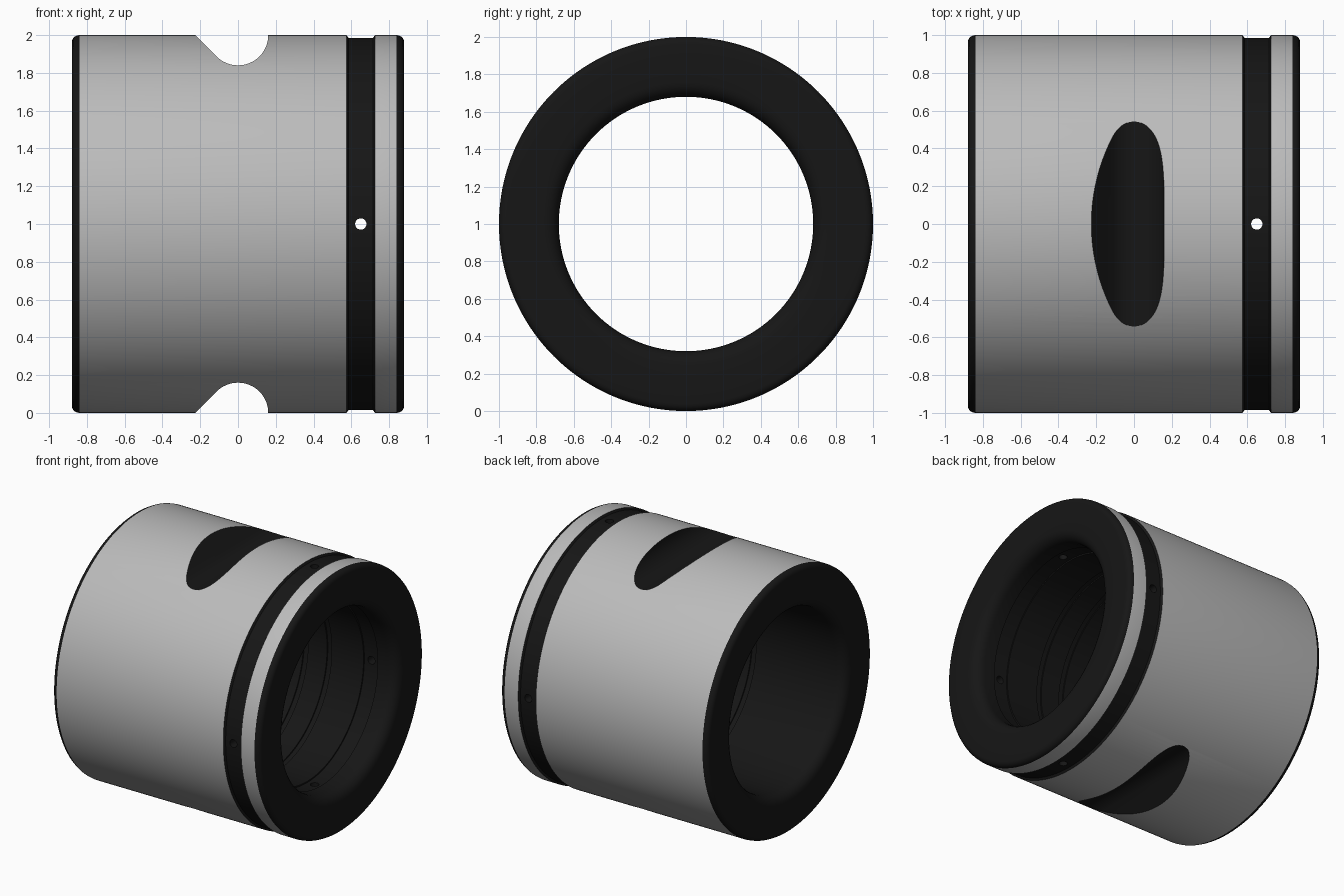
import bpy, bmesh, math
from mathutils import Matrix, Vector

if "Cube" in bpy.data.objects:
    bpy.data.objects.remove(bpy.data.objects["Cube"])

SEG = 192


def material(name, value):
    m = bpy.data.materials.new(name)
    m.diffuse_color = (value, value, value, 1)
    m.use_nodes = True
    m.node_tree.nodes["Principled BSDF"].inputs["Base Color"].default_value = m.diffuse_color
    return m


steel = material("bare_steel", 0.5)
dark = material("black_finish", 0.008)


def make_object(name, bm, mats):
    bmesh.ops.recalc_face_normals(bm, faces=bm.faces[:])
    me = bpy.data.meshes.new(name)
    bm.to_mesh(me)
    bm.free()
    for m in mats:
        me.materials.append(m)
    ob = bpy.data.objects.new(name, me)
    bpy.context.collection.objects.link(ob)
    return ob


def arc(cx, cr, rad, a0, a1, n=5):
    return [(cx + rad * math.cos(math.radians(a0 + (a1 - a0) * i / n)),
             cr + rad * math.sin(math.radians(a0 + (a1 - a0) * i / n))) for i in range(n + 1)]


# Sleeve cross-section as (x, radius): outside left to right, then the bore back
outer = [(-0.84, 1.0), (0.575, 1.0), (0.585, 0.985), (0.715, 0.985), (0.725, 1.0), (0.84, 1.0)]
bore = []
for x, half in [(0.65, 0.06), (0.3, 0.02), (0.1, 0.02), (-0.1, 0.02)]:
    bore += [(x + half, 0.68), (x + half, 0.69), (x - half, 0.69), (x - half, 0.68)]
profile = (outer + arc(0.84, 0.96, 0.04, 90, 0)[1:]
           + arc(0.80, 0.76, 0.08, 0, -90) + bore
           + arc(-0.80, 0.76, 0.08, 270, 180)
           + arc(-0.84, 0.96, 0.04, 180, 90)[:-1])

# Lathe the section around the x axis
bm = bmesh.new()
rings = []
for i in range(SEG):
    a = 2 * math.pi * i / SEG
    rings.append([bm.verts.new((x, r * math.cos(a), 1 + r * math.sin(a))) for x, r in profile])
for i in range(SEG):
    a, b = rings[i], rings[(i + 1) % SEG]
    for j in range(len(profile)):
        k = (j + 1) % len(profile)
        f = bm.faces.new((a[j], a[k], b[k], b[j]))
        f.material_index = 0 if j in (0, 4) else 1
sleeve = make_object("sleeve", bm, [steel, dark])


# Crosswise locating slots: round floor with a 45 degree run-out on one side
def slot_cutter(flip):
    pts = [(-0.326, 0.1), (0.16, 0.1)] + arc(0, 0, 0.16, 0, -135, 24)
    bm = bmesh.new()
    f = bm.faces.new([bm.verts.new((x, -1.2, 1 + flip * (1 + z))) for x, z in pts])
    ext = bmesh.ops.extrude_face_region(bm, geom=[f])
    bmesh.ops.translate(bm, vec=(0, 2.4, 0),
                        verts=[v for v in ext["geom"] if isinstance(v, bmesh.types.BMVert)])
    return make_object("slot_cutter", bm, [dark])


# Radial oil holes in the groove
def hole_cutter(direction):
    d = Vector(direction)
    bm = bmesh.new()
    rot = d.to_track_quat('Z', 'Y').to_matrix().to_4x4()
    bmesh.ops.create_cone(bm, cap_ends=True, segments=24, radius1=0.03, radius2=0.03, depth=0.6,
                          matrix=Matrix.Translation(Vector((0.65, 0, 1)) + d * 0.85) @ rot)
    return make_object("hole_cutter", bm, [dark])


cutters = [slot_cutter(1), slot_cutter(-1)]
cutters += [hole_cutter(d) for d in [(0, 1, 0), (0, -1, 0), (0, 0, 1), (0, 0, -1)]]
bpy.context.view_layer.objects.active = sleeve
for c in cutters:
    mod = sleeve.modifiers.new("cut", 'BOOLEAN')
    mod.operation = 'DIFFERENCE'
    mod.solver = 'EXACT'
    mod.material_mode = 'TRANSFER'
    mod.object = c
    bpy.ops.object.modifier_apply(modifier=mod.name)
    bpy.data.objects.remove(c)

bpy.ops.object.select_all(action='DESELECT')
sleeve.select_set(True)
bpy.ops.object.shade_smooth_by_angle(angle=math.radians(30))
